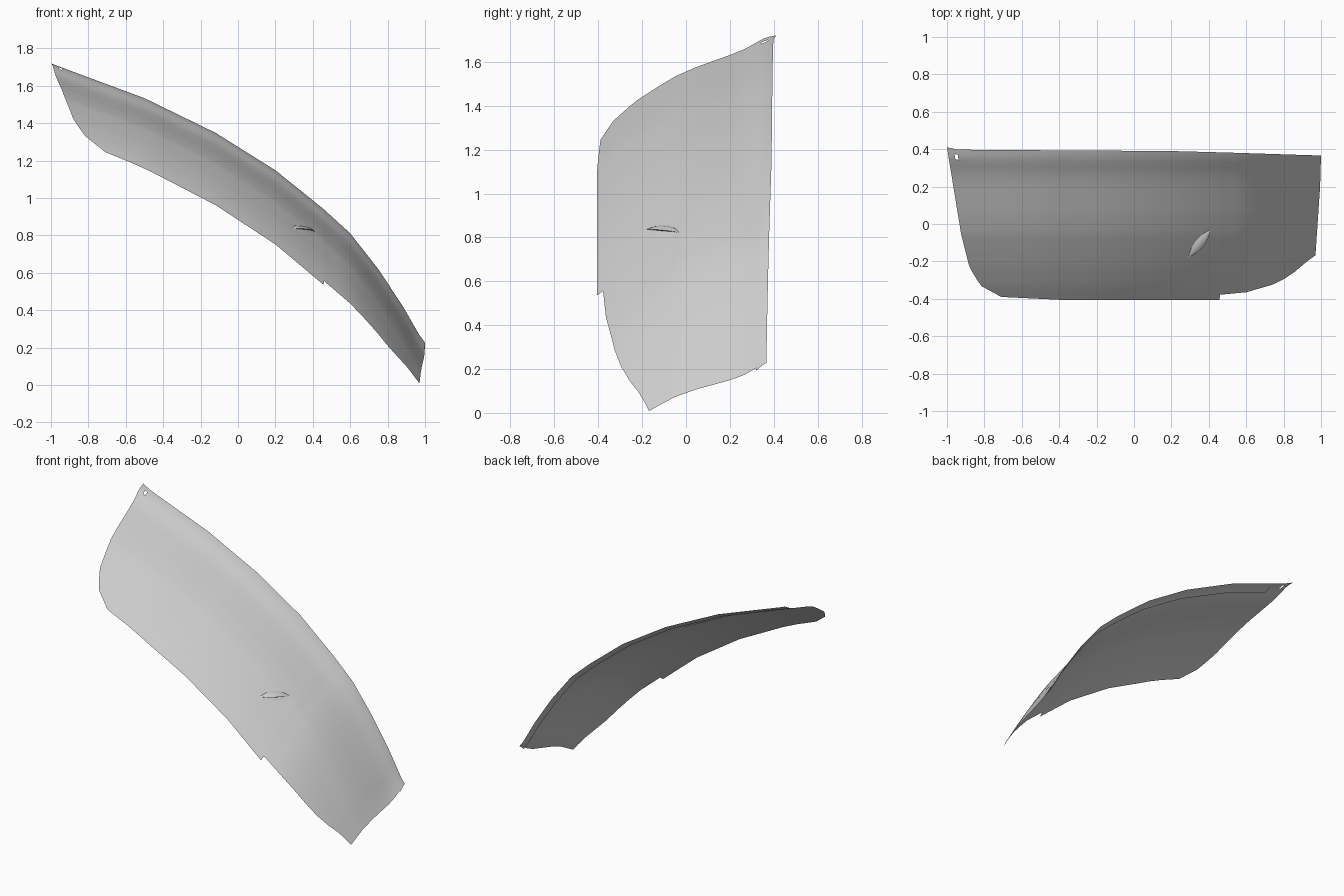
import bpy, bmesh, math
from mathutils import Vector

if "Cube" in bpy.data.objects:
    bpy.data.objects.remove(bpy.data.objects["Cube"])


def lerp_table(table, t):
    if t <= table[0][0]:
        return table[0][1]
    for (a, p), (b, q) in zip(table, table[1:]):
        if t <= b:
            return p + (q - p) * (t - a) / (b - a)
    return table[-1][1]


# Lengthwise crest, crosswise drop and outline curves of the panel
CREST = [(-1, 1.72), (-.5, 1.535), (-.12, 1.35), (.2, 1.15), (.45, .95),
         (.6, .815), (.75, .625), (.88, .43), (.97, .275), (1, .235)]
DROP = [(-.41, .383), (-.33, .32), (-.23, .255), (-.14, .205), (-.05, .158),
        (.05, .121), (.15, .091), (.22, .07), (.27, .052), (.31, .032), (.35, .011), (.385, .002), (.41, 0)]
SCALE = [(-.4, 1), (.2, 1.05), (.7, 1.1), (1, 1.22)]
Y_FRONT = [(-1, -.39), (-.4, -.405), (.457, -.405), (.46, -.378), (.6, -.365),
           (.75, -.325), (.85, -.28), (.95, -.2), (1, -.168)]
Y_BACK = [(-1, .41), (-.94, .397), (.2, .39), (.5, .382), (1, .366)]
X_LEFT = [(-.39, -.71), (-.33, -.82), (-.23, -.88), (-.05, -.925), (.41, -1)]
X_RIGHT = [(-.17, .97), (.2, .995), (.37, 1)]


def height(x, y):
    return lerp_table(CREST, x) - lerp_table(DROP, y) * lerp_table(SCALE, x)


def panel_point(u, v, front=None):
    y0 = lerp_table(Y_FRONT, u) if front is None else front
    y = y0 + (lerp_table(Y_BACK, u) - y0) * v
    x = u
    if u < -.4:
        x = lerp_table(X_LEFT, y) + (-.4 - lerp_table(X_LEFT, y)) * (u + 1) / .6
    elif u > .6:
        x = .6 + (lerp_table(X_RIGHT, y) - .6) * (u - .6) / .4
    return Vector((x, y, height(x, y)))


def grid_object(name, us, vs, fn, skip=()):
    bm = bmesh.new()
    rows = [[bm.verts.new(fn(u, v)) for v in vs] for u in us]
    for i in range(len(us) - 1):
        for j in range(len(vs) - 1):
            if (i, j) not in skip:
                bm.faces.new((rows[i][j], rows[i + 1][j], rows[i + 1][j + 1], rows[i][j + 1]))
    bmesh.ops.remove_doubles(bm, verts=bm.verts, dist=1e-5)
    me = bpy.data.meshes.new(name)
    bm.to_mesh(me)
    bm.free()
    for p in me.polygons:
        p.use_smooth = True
    ob = bpy.data.objects.new(name, me)
    bpy.context.collection.objects.link(ob)
    return ob


# Main curved panel, with the small slot near the upper rear corner
US = [-1, -.965, -.948, -.85, -.7, -.5, -.4, -.25, -.12, .04, .2, .33, .457, .46,
      .53, .6, .68, .75, .82, .88, .93, .97, 1]
VS = [i / 28 for i in range(29)]
grid_object("curved_panel", US, VS, panel_point, skip={(1, 26)})

# Folded return flange under the rear edge
grid_object("return_flange", US[3:], [0, .35, .7, 1],
            lambda u, v: panel_point(u, v, .32) - Vector((0, 0, .012 * (1 - v))))

# Lens-shaped nozzle hood on the panel
AXIS = Vector((.06, .075, 0))
OUT = Vector((.78, -.62, 0))
CENTRE = Vector((.35, -.105, 0))


def hood_point(s, t):
    w = 1 - s * s
    # t: 0 upper arc, 1 lip, 2 slot roof, 3 lower arc
    across = lerp_table([(0, -.024), (1, .014), (1.4, .012), (2, .002), (3, .024)], t) * w
    lift = lerp_table([(0, 0), (.5, .017), (1, .021), (1.4, .014), (2, .006), (3, .001)], t) * w
    p = CENTRE + AXIS * s + OUT * across
    p.z = height(p.x, p.y)
    return p + Vector((.45, -.3, .8)) * lift


hood = grid_object("nozzle_hood", [-1 + i / 8 for i in range(17)],
                   [0, .25, .5, .75, 1, 1.4, 2, 3], hood_point)
bpy.context.view_layer.objects.active = hood
hood.select_set(True)
bpy.ops.object.shade_smooth_by_angle(angle=math.radians(40))
